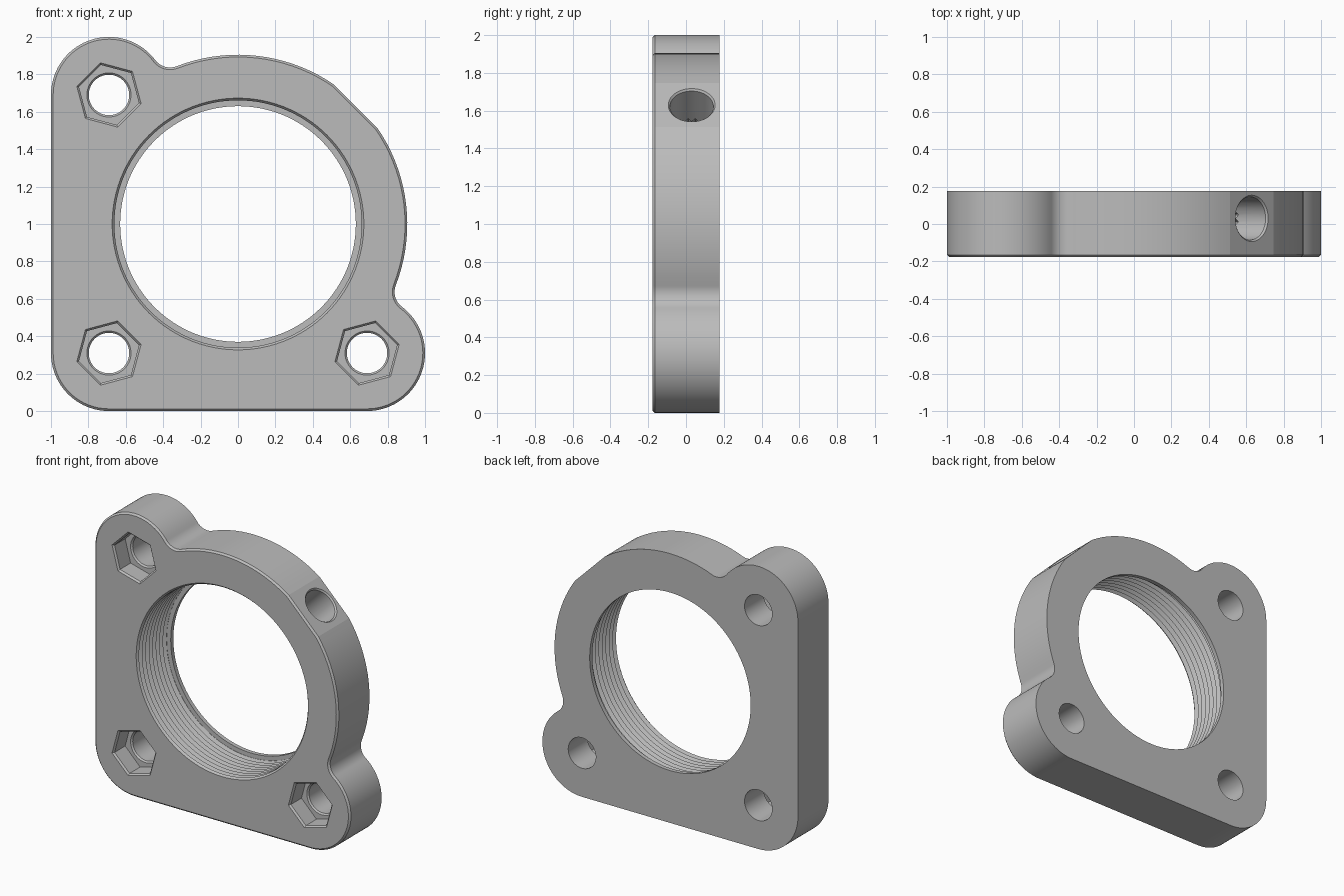
import bpy, bmesh, math
from mathutils import Vector, Matrix

cube = bpy.data.objects.get("Cube")
if cube:
    bpy.data.objects.remove(cube, do_unlink=True)

HALF = 0.177        # half thickness
PITCH = 0.69        # bolt offset from the bore axis
CORNER, RING, FILLET, FLAT = 0.31, 0.905, 0.1, 0.89
MID = 1.0           # height of the bore axis

grey = bpy.data.materials.new("plain_grey")
grey.use_nodes = True
grey.diffuse_color = (0.5, 0.5, 0.5, 1)
grey.node_tree.nodes["Principled BSDF"].inputs["Base Color"].default_value = (0.5, 0.5, 0.5, 1)


def arc(centre, radius, start, end, steps, keep_end=False):
    """2D arc points in the x-z plane, angles in radians."""
    count = steps + 1 if keep_end else steps
    return [Vector((centre[0] + radius * math.cos(a), centre[1] + radius * math.sin(a)))
            for a in (start + (end - start) * i / steps for i in range(count))]


def ring(centre, radius, sides, y, turn=0):
    return [Vector((p.x, y, p.y)) for p in
            arc(centre, radius, turn, turn + math.tau, sides)]


def loft(name, loops, matrix=None):
    """Closed solid through matching loops, capped at both ends."""
    bm = bmesh.new()
    rows = [[bm.verts.new(p) for p in loop] for loop in loops]
    for a, b in zip(rows, rows[1:]):
        for i in range(len(a)):
            j = (i + 1) % len(a)
            bm.faces.new((a[i], a[j], b[j], b[i]))
    bm.faces.new(rows[0])
    bm.faces.new(rows[-1])
    bmesh.ops.recalc_face_normals(bm, faces=bm.faces)
    if matrix:
        bm.transform(matrix)
    mesh = bpy.data.meshes.new(name)
    bm.to_mesh(mesh)
    bm.free()
    obj = bpy.data.objects.new(name, mesh)
    bpy.context.collection.objects.link(obj)
    mesh.materials.append(grey)
    return obj


def outline(inset, y):
    """Flange outline: three round corners blended into the ring."""
    rad = math.radians
    low, top, left = Vector((PITCH, -PITCH)), Vector((-PITCH, PITCH)), Vector((-PITCH, -PITCH))
    reach, dist = RING + FILLET, low.length
    spread = math.acos((reach ** 2 + dist ** 2 - (CORNER + FILLET) ** 2) / (2 * reach * dist))
    a1, a2 = spread - rad(45), rad(135) - spread
    f1 = reach * Vector((math.cos(a1), math.sin(a1)))
    f2 = reach * Vector((math.cos(a2), math.sin(a2)))
    d1, d2 = f1 - low, f2 - top
    b1, b2 = math.atan2(d1.y, d1.x), math.atan2(d2.y, d2.x)
    big, small, fil = RING - inset, CORNER - inset, FILLET + inset
    cut = math.acos((FLAT - inset) / big)
    pi = math.pi
    pts = arc(low, small, -pi / 2, b1, 36)
    pts += arc(f1, fil, b1 + pi, a1 + pi, 18)
    pts += arc((0, 0), big, a1, pi / 4 - cut, 18, True)
    pts += arc((0, 0), big, pi / 4 + cut, a2, 18)
    pts += arc(f2, fil, a2 + pi, b2 + pi, 18)
    pts += arc(top, small, b2, pi, 36, True)
    pts += arc(left, small, pi, 1.5 * pi, 24, True)
    return [Vector((p.x, y, p.y + MID)) for p in pts]


# Flange body with a small chamfer around the front edge
body = loft("flange_body", [outline(0.012, -HALF), outline(0, -HALF + 0.012), outline(0, HALF)])

# Threaded bore with a front chamfer and a narrow lip at the back
axis = (0, MID)
LIP, RIDGES = 0.03, 8
start, stop = -HALF + 0.015, HALF - LIP
step = (stop - start) / RIDGES
bore = [(-HALF - 0.05, 0.673), (-HALF, 0.673), (start, 0.661)]
for i in range(RIDGES):
    y = start + i * step
    bore += [(y + step * 0.45, 0.684), (y + step * 0.55, 0.684), (y + step * 0.95, 0.661)]
bore += [(stop, 0.661), (stop + 0.0005, 0.63), (HALF + 0.05, 0.63)]
cutters = [loft("bore_cutter", [ring(axis, r, 120, y) for y, r in bore])]

# Bolt holes with hexagonal nut pockets
FLOOR = -HALF + 0.13
for sx, sz in ((-1, -1), (1, -1), (-1, 1)):
    c = (sx * PITCH, MID + sz * PITCH)
    turn = math.radians(-15 * sz)
    pocket = [(-HALF - 0.05, 0.178), (-HALF, 0.178), (-HALF + 0.012, 0.166), (FLOOR, 0.166)]
    hole = [(FLOOR - 0.04, 0.118), (FLOOR, 0.118), (FLOOR + 0.01, 0.108), (HALF + 0.05, 0.108)]
    cutters.append(loft("nut_pocket_cutter", [ring(c, r, 6, y, turn) for y, r in pocket]))
    cutters.append(loft("bolt_hole_cutter", [ring(c, r, 72, y) for y, r in hole]))

# Radial screw hole through the flat on the rim
aim = (Matrix.Translation((0, 0.03, MID)) @ Matrix.Rotation(math.radians(-45), 4, 'Y')
       @ Matrix.Rotation(math.radians(90), 4, 'Z'))
screw = [(-FLAT - 0.05, 0.124), (-FLAT, 0.124), (-FLAT + 0.01, 0.115), (-0.55, 0.115)]
cutters.append(loft("screw_hole_cutter", [ring((0, 0), r, 72, y) for y, r in screw], aim))

# Cut everything out of the body
bpy.context.view_layer.objects.active = body
for cutter in cutters:
    cutter.hide_render = True
    mod = body.modifiers.new(cutter.name, 'BOOLEAN')
    mod.operation, mod.solver, mod.object = 'DIFFERENCE', 'EXACT', cutter
    bpy.ops.object.modifier_apply(modifier=mod.name)
    bpy.data.objects.remove(cutter, do_unlink=True)

for obj in bpy.context.selected_objects:
    obj.select_set(False)
body.select_set(True)
bpy.ops.object.shade_smooth_by_angle(angle=math.radians(9))
